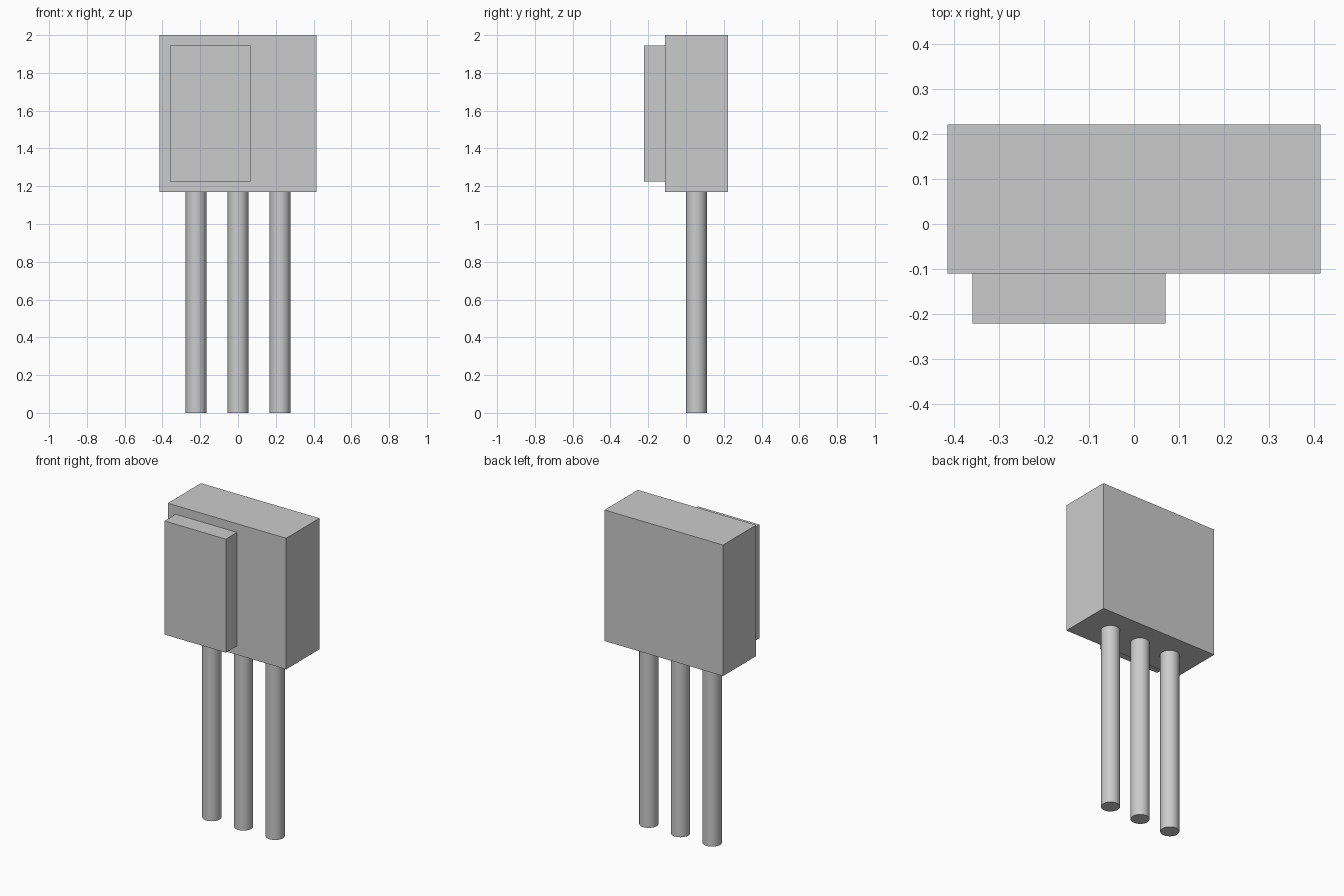
import bpy

cube = bpy.data.objects.get("Cube")
if cube:
    bpy.data.objects.remove(cube, do_unlink=True)

# Single grey material
grey = bpy.data.materials.new("light grey")
grey.use_nodes = True
colour = (0.6, 0.6, 0.6, 1)
grey.diffuse_color = colour
grey.node_tree.nodes["Principled BSDF"].inputs["Base Color"].default_value = colour


def finish(name):
    obj = bpy.context.object
    obj.name = name
    obj.data.materials.append(grey)
    return obj


def box(name, low, high):
    centre = [(a + b) / 2 for a, b in zip(low, high)]
    bpy.ops.mesh.primitive_cube_add(size=1, location=centre)
    obj = finish(name)
    obj.scale = [b - a for a, b in zip(low, high)]
    bpy.ops.object.transform_apply(location=False, rotation=False, scale=True)


BODY_BOTTOM = 1.17
PIN_SPACING = 0.222

# Housing and the raised plate on its front
box("housing", (-0.415, -0.11, BODY_BOTTOM), (0.415, 0.222, 2))
box("front_plate", (-0.36, -0.222, 1.226), (0.07, -0.11, 1.945))

# Three round pins under the housing
for side, name in ((-1, "right_pin"), (0, "middle_pin"), (1, "left_pin")):
    bpy.ops.mesh.primitive_cylinder_add(
        vertices=32, radius=0.055, depth=BODY_BOTTOM,
        location=(side * PIN_SPACING, 0.055, BODY_BOTTOM / 2))
    finish(name)
    bpy.ops.object.shade_smooth_by_angle()
